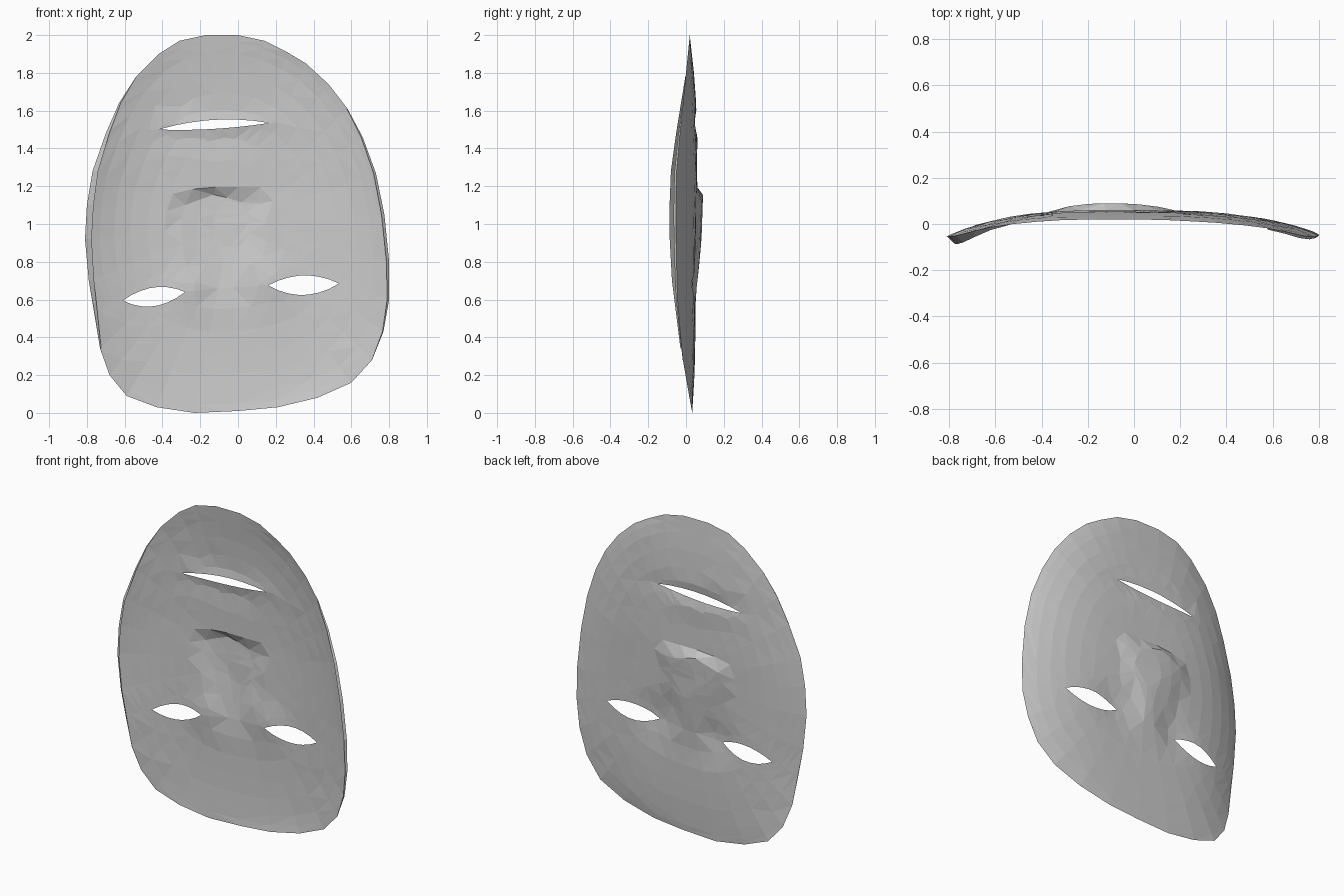
import bpy, bmesh, math
from mathutils import Vector
from mathutils.geometry import delaunay_2d_cdt

if "Cube" in bpy.data.objects:
    bpy.data.objects.remove(bpy.data.objects["Cube"])

# Outline half profiles: (z, x) going up each side
RIGHT = [(0.0, -.2), (.01, 0), (.03, .21), (.08, .42), (.16, .6), (.28, .71), (.43, .77), (.6, .8), (.8, .80),
         (1.05, .775), (1.27, .73), (1.46, .66), (1.61, .58), (1.74, .48), (1.85, .36), (1.91, .26), (1.97, .14), (2.0, 0)]
LEFT = [(0.0, -.23), (.03, -.43), (.09, -.59), (.2, -.68), (.34, -.73), (.52, -.76), (.7, -.79), (.92, -.81),
        (1.1, -.80), (1.28, -.77), (1.48, -.7), (1.64, -.63), (1.78, -.54), (1.9, -.42), (1.97, -.31), (2.0, -.17)]
# Depth along the centre line and along the rim: (z, y)
MID = [(0, .033), (.2, .045), (.4, .05), (.6, .05), (1.0, .055), (1.2, .06), (1.4, .056), (1.8, .042), (2, .02)]
RIM = [(0, .033), (.1, .015), (.3, -.02), (.6, -.045), (1, -.055), (1.3, -.05), (1.6, -.02), (1.8, .0), (2, .02)]


def lerp(table, t):
    for (a, u), (b, v) in zip(table, table[1:]):
        if t <= b:
            return u + (v - u) * max(0, t - a) / (b - a)
    return table[-1][1]


def bump(x, z, cx, cz, sx, sz):
    return math.exp(-((x - cx) / sx) ** 2 - ((z - cz) / sz) ** 2)


# Front edge and base of the underside of the nose: (x, z)
LEDGE = [(-.375, 1.07), (-.28, 1.10), (-.2, 1.13), (-.13, 1.155), (-.06, 1.14), (.02, 1.115), (.1, 1.11), (.165, 1.12)]
BASE = [(-.39, 1.09), (-.345, 1.16), (-.24, 1.185), (-.12, 1.195), (0, 1.195), (.12, 1.195), (.185, 1.12)]


def depth(x, z):
    lo, hi = lerp(LEFT, z), lerp(RIGHT, z)
    r = min(1, abs(2 * x - lo - hi) / max(hi - lo, .01))
    m, e = lerp(MID, z), lerp(RIM, z)
    y = m + (e - m) * r ** 3.5
    # nose widening towards its wings, with a steep underside
    w = lerp([(.55, .1), (.75, .12), (.95, .2), (1.08, .285), (1.2, .29)], z)
    a = lerp([(.55, 0), (.75, .017), (.95, .03), (1.1, .031)], z)
    s = abs(x + .08 + max(0, z - .8) * .08) / w
    ledge, base = lerp(LEDGE, x), lerp(BASE, x)
    if z > ledge:
        a *= max(0, 1 - (z - ledge) / max(base - ledge, .02))
    y += a * max(0, 1 - s ** 2.5)
    # eye sockets and lips
    y -= .018 * bump(x, z, -.25, .66, .13, .12) + .018 * bump(x, z, .17, .7, .13, .12)
    y += .009 * bump(x, z, -.13, 1.64, .28, .06) + .007 * bump(x, z, -.13, 1.45, .3, .05)
    return y - .008 * bump(x, z, -.13, 1.53, .35, .035)


def lens(p, q, up, down, n=7, grow=0):
    """Almond-shaped loop between two corners."""
    p, q = Vector(p), Vector(q)
    d = (q - p).normalized() * grow
    p, q = p - d, q + d
    loop = []
    for i in range(2 * n):
        t = i / n if i < n else 2 - i / n
        h = (up + grow) if i < n else -(down + grow)
        loop.append(p.lerp(q, t) + Vector((0, h * math.sin(math.pi * t) ** .85 if 0 < t < 1 else 0)))
    return loop


def inside(pt, loop):
    hit = False
    for a, b in zip(loop, loop[1:] + loop[:1]):
        if (a.y > pt.y) != (b.y > pt.y) and pt.x < a.x + (b.x - a.x) * (pt.y - a.y) / (b.y - a.y):
            hit = not hit
    return hit


outline = [Vector((x, z)) for z, x in RIGHT[1:]] + [Vector((x, z)) for z, x in reversed(LEFT)]
openings = [((-.61, .595), (-.28, .64), .047, .053),
            ((.16, .675), (.535, .685), .048, .056),
            ((-.42, 1.5), (.165, 1.535), .034, .014)]
holes = [lens(*o) for o in openings]
collars = [lens(*o, grow=.05) for o in openings]

# Points and fixed edges of the sheet
pts, edges = [], []


def add(loop, closed=True):
    k, n = len(pts), len(loop)
    pts.extend(Vector(p) for p in loop)
    edges.extend((k + i, k + (i + 1) % n) for i in range(n if closed else n - 1))


add(outline)
for h in holes:
    add(h)
add(LEDGE, False)
add(BASE, False)
for i, c in enumerate(collars):
    pts.extend(c)
centre = Vector((-.04, 1.0))
nose_zone = [Vector(p) for p in LEDGE + BASE[::-1]]
for k in (.96, .9, .8, .69, .57, .45, .34, .23, .12):
    step = 1 if k > .4 else 2
    for p in outline[::step]:
        q = centre + (p - centre) * k
        if not any(inside(q, c) for c in collars + [nose_zone]):
            pts.append(q)

verts, _, faces, *_ = delaunay_2d_cdt(pts, edges, [], 0, 1e-4)

# Mask sheet
bm = bmesh.new()
bv = [bm.verts.new((v.x, depth(v.x, v.y), v.y)) for v in verts]
for f in faces:
    c = sum((verts[i] for i in f), Vector((0, 0))) / len(f)
    if inside(c, outline) and not any(inside(c, h) for h in holes):
        bm.faces.new([bv[i] for i in f])
bmesh.ops.delete(bm, geom=[v for v in bm.verts if not v.link_faces], context='VERTS')

# Rolled rim down both sides
rim = [e for e in bm.edges if e.is_boundary and all(
    .25 < v.co.z < 1.8 and abs(v.co.x) > .5 and
    min(abs(v.co.x - lerp(LEFT, v.co.z)), abs(v.co.x - lerp(RIGHT, v.co.z))) < .01 for v in e.verts)]
new = bmesh.ops.extrude_edge_only(bm, edges=rim)["geom"]
for v in [g for g in new if isinstance(g, bmesh.types.BMVert)]:
    k = max(.05, math.sin(math.pi * (v.co.z - .25) / 1.55))
    left = v.co.x < 0
    v.co.x *= 1 - (.045 if left else .02) * k
    v.co.y -= (.034 if left else .012) * k

bmesh.ops.recalc_face_normals(bm, faces=bm.faces)
if sum(f.normal.y * f.calc_area() for f in bm.faces) < 0:
    bmesh.ops.reverse_faces(bm, faces=bm.faces)
mesh = bpy.data.meshes.new("mask")
bm.to_mesh(mesh)
bm.free()
bpy.context.collection.objects.link(bpy.data.objects.new("mask", mesh))
